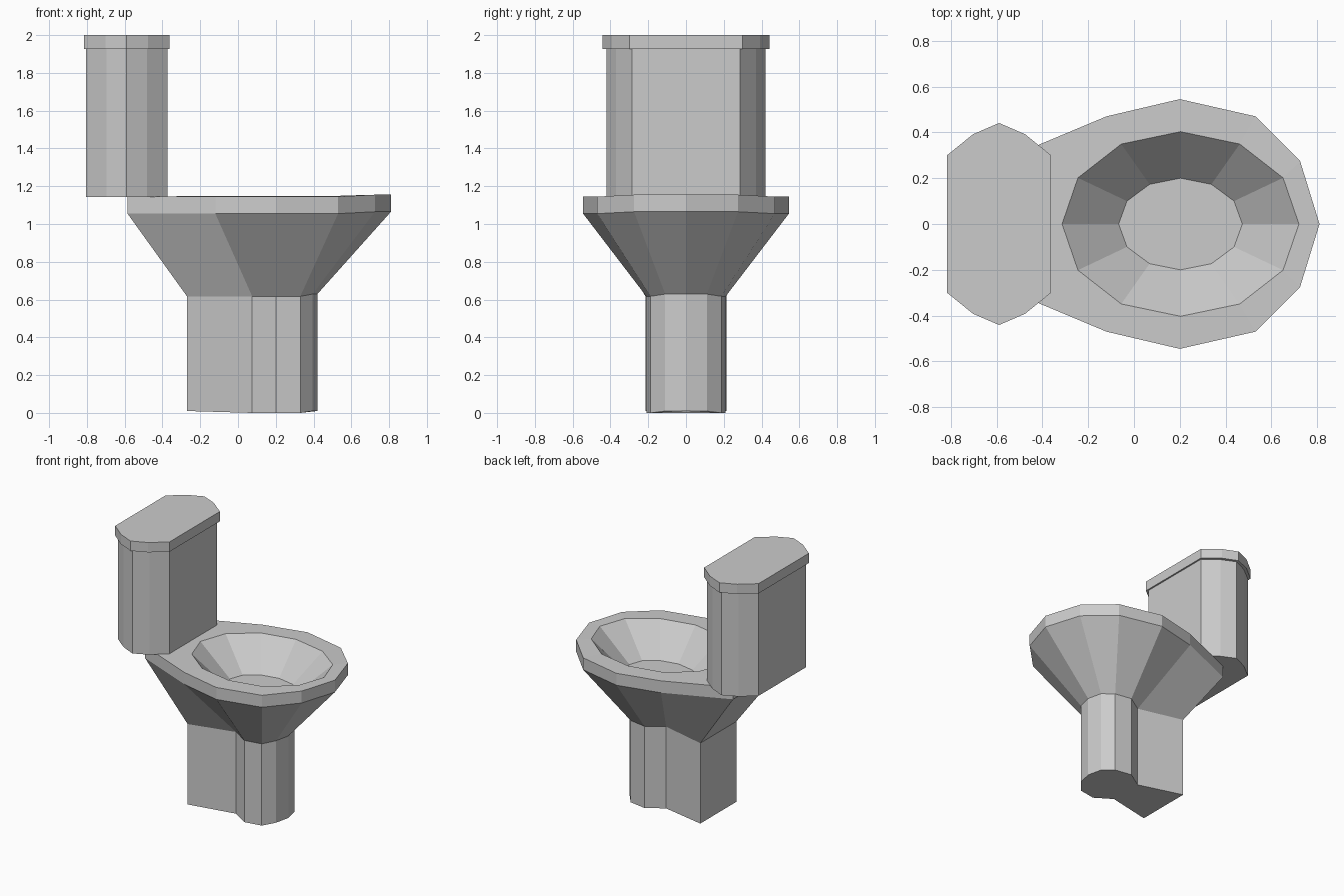
import bpy
import bmesh
import math

if "Cube" in bpy.data.objects:
    bpy.data.objects.remove(bpy.data.objects["Cube"])


def mirrored(half):
    """Half outline from front centre to back -> closed loop mirrored in y."""
    return half + [(x, -y) for x, y in reversed(half) if y > 0]


def loft(name, loops):
    """Skin a stack of equal-count 3D loops and cap both ends."""
    bm = bmesh.new()
    rings = [[bm.verts.new(p) for p in loop] for loop in loops]
    n = len(rings[0])
    for a, b in zip(rings, rings[1:]):
        for i in range(n):
            j = (i + 1) % n
            bm.faces.new((a[i], a[j], b[j], b[i]))
    bm.faces.new(rings[0][::-1])
    bm.faces.new(rings[-1])
    bmesh.ops.recalc_face_normals(bm, faces=bm.faces)
    mesh = bpy.data.meshes.new(name)
    bm.to_mesh(mesh)
    bm.free()
    obj = bpy.data.objects.new(name, mesh)
    bpy.context.collection.objects.link(obj)
    return obj


def ring(outline, z, tilt_from=9.0, tilt=0.0):
    """Place an outline at z, lifting the vertices in front of tilt_from."""
    return [(x, y, z + (tilt if x > tilt_from else 0)) for x, y in outline]


def ellipse(cx, rx, ry):
    return [(cx + rx * math.cos(k * math.pi / 6), ry * math.sin(k * math.pi / 6))
            for k in range(12)]


# Bowl and pedestal: one skin from the foot up, over the rim and into the basin
foot = mirrored([(0.42, 0), (0.395, 0.11), (0.33, 0.188), (0.20, 0.21),
                 (0.075, 0.13), (-0.27, 0.215), (-0.27, 0)])
rim = mirrored([(0.81, 0), (0.725, 0.275), (0.53, 0.47), (0.20, 0.545),
                (-0.12, 0.47), (-0.585, 0.275), (-0.585, 0)])
foot_bottom = [(x, y, 0.01 if x < 0 or x > 0.35 else 0) for x, y in foot]
loft("bowl_and_pedestal", [
    foot_bottom,
    ring(foot, 0.617, 0.35, 0.012),
    ring(rim, 1.055, 0.6, 0.01),
    ring(rim, 1.145, 0.6, 0.01),
    ring(ellipse(0.203, 0.517, 0.403), 1.147, 0.6, 0.006),
    ring(ellipse(0.203, 0.27, 0.20), 0.93),
])


# Tank and its overhanging lid share the same ten-sided plan
def tank_plan(hx, y_corner, y_mid, y_end):
    half = [(hx, y_corner), (hx / 2, y_mid), (0, y_end),
            (-hx / 2, y_mid), (-hx, y_corner)]
    return [(x - 0.589, y) for x, y in mirrored(half)]


body = tank_plan(0.215, 0.285, 0.37, 0.42)
lid = tank_plan(0.227, 0.30, 0.392, 0.441)
loft("tank", [ring(body, 1.143), ring(body, 1.928)])
loft("tank_lid", [ring(lid, 1.926), ring(lid, 2.0)])
